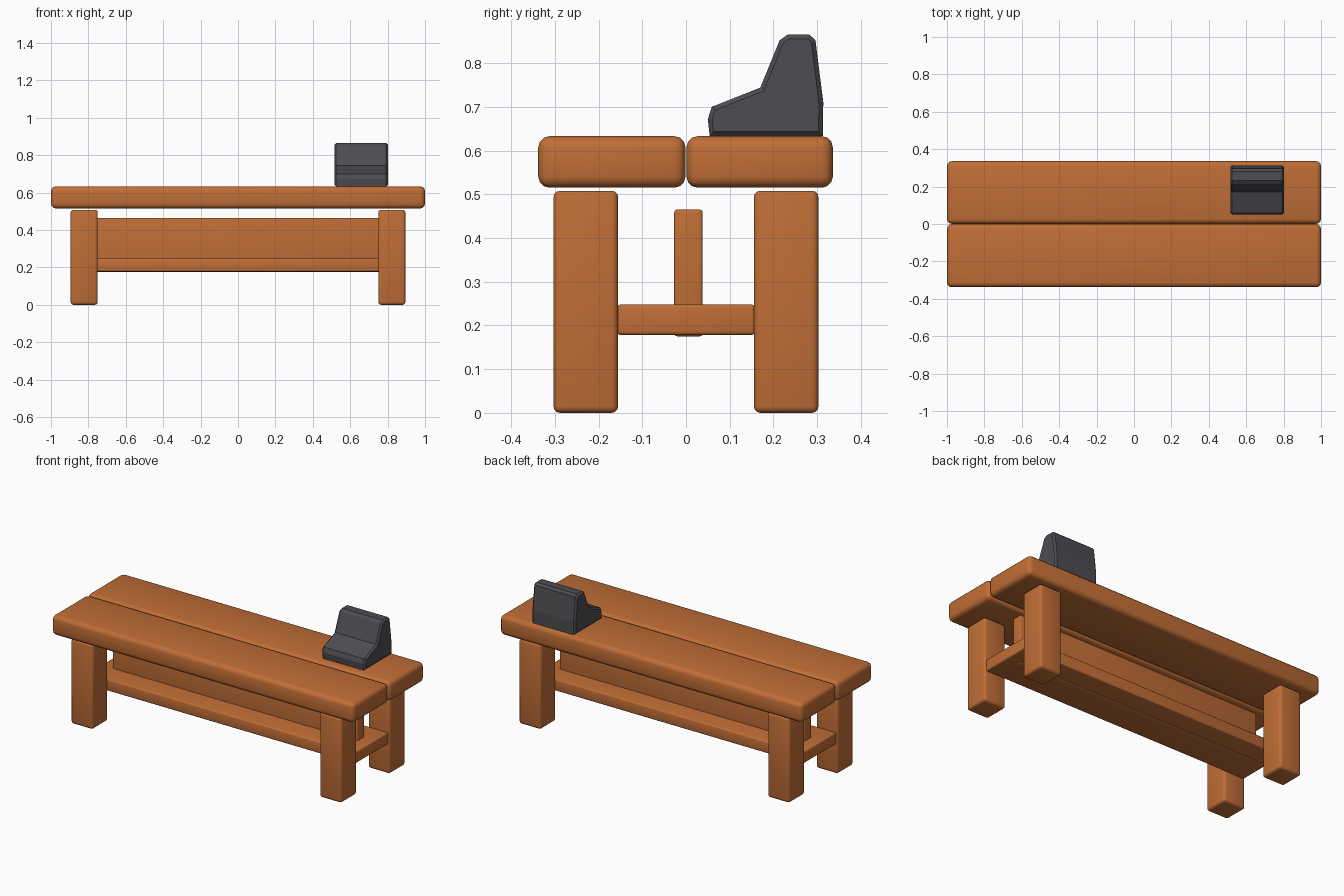
import bpy
import bmesh

cube = bpy.data.objects.get("Cube")
if cube:
    bpy.data.objects.remove(cube, do_unlink=True)


def make_material(name, colour):
    mat = bpy.data.materials.new(name)
    mat.use_nodes = True
    mat.diffuse_color = colour
    mat.node_tree.nodes["Principled BSDF"].inputs["Base Color"].default_value = colour
    return mat


wood = make_material("orange wood", (0.53, 0.155, 0.037, 1))
metal = make_material("dark grey", (0.075, 0.075, 0.085, 1))


def add_object(name, bm, mat):
    bmesh.ops.recalc_face_normals(bm, faces=bm.faces)
    mesh = bpy.data.meshes.new(name)
    bm.to_mesh(mesh)
    bm.free()
    mesh.materials.append(mat)
    obj = bpy.data.objects.new(name, mesh)
    bpy.context.collection.objects.link(obj)
    return obj


def rounded_box(name, low, high, radius):
    """Wooden beam between two corners with softly rounded edges."""
    bm = bmesh.new()
    bmesh.ops.create_cube(bm, size=1)
    for v in bm.verts:
        v.co = [high[i] if v.co[i] > 0 else low[i] for i in range(3)]
    bmesh.ops.bevel(bm, geom=bm.edges[:], offset=radius, segments=3,
                    profile=0.5, affect='EDGES')
    obj = add_object(name, bm, wood)
    bpy.ops.object.select_all(action='DESELECT')
    obj.select_set(True)
    bpy.context.view_layer.objects.active = obj
    bpy.ops.object.shade_smooth_by_angle(angle=0.7)


# Two top planks
rounded_box("top_plank_front", (-1, -0.338, 0.515), (1, -0.001, 0.633), 0.026)
rounded_box("top_plank_back", (-1, 0.001, 0.515), (1, 0.336, 0.633), 0.026)

# Four legs
for side, sx in (("left", 1), ("right", -1)):
    for end, sy in (("front", -1), ("back", 1)):
        xs = sorted((sx * 0.75, sx * 0.895))
        ys = sorted((sy * 0.155, sy * 0.303))
        rounded_box(f"leg_{end}_{side}", (xs[0], ys[0], 0),
                    (xs[1], ys[1], 0.508), 0.015)

# Low shelf and the upright board standing through it
rounded_box("shelf", (-0.885, -0.158, 0.178), (0.885, 0.158, 0.248), 0.008)
rounded_box("upright_board", (-0.81, -0.027, 0.175), (0.81, 0.038, 0.465), 0.007)

# Counter machine: side profile extruded across, with chamfered sides
profile = [(0.054, 0.633), (0.05, 0.672), (0.059, 0.70), (0.17, 0.744),
           (0.214, 0.852), (0.232, 0.865), (0.282, 0.865), (0.296, 0.853),
           (0.314, 0.71), (0.313, 0.633)]
bm = bmesh.new()
cap = bm.faces.new([bm.verts.new((0.515, y, z)) for y, z in profile])
extruded = bmesh.ops.extrude_face_region(bm, geom=[cap], use_keep_orig=True)
for v in extruded["geom"]:
    if isinstance(v, bmesh.types.BMVert):
        v.co.x = 0.802
bmesh.ops.recalc_face_normals(bm, faces=bm.faces)
rims = [e for e in bm.edges if abs(e.verts[0].co.x - e.verts[1].co.x) < 0.001]
bmesh.ops.bevel(bm, geom=rims, offset=0.01, segments=1, affect='EDGES')
add_object("counter_machine", bm, metal)
